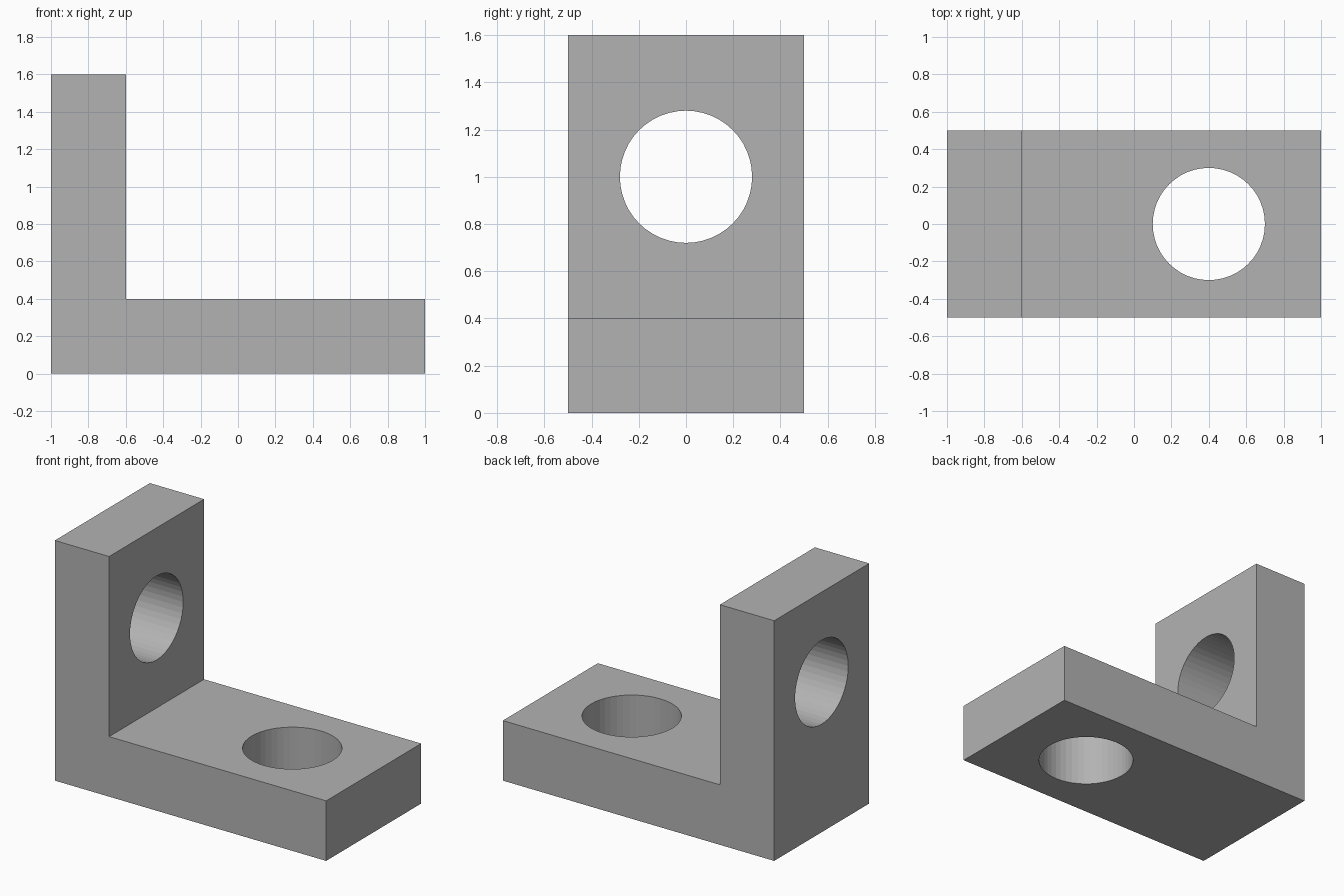
import bpy
import bmesh
from math import pi

default = bpy.data.objects.get("Cube")
if default:
    bpy.data.objects.remove(default, do_unlink=True)

# Single plain grey
grey = bpy.data.materials.new("plain_grey")
grey.use_nodes = True
colour = (0.45, 0.45, 0.45, 1)
grey.diffuse_color = colour
grey.node_tree.nodes["Principled BSDF"].inputs["Base Color"].default_value = colour

DEPTH = 1.0

# L-shaped profile (x, z) extruded along y
profile = [(-1, 0), (1, 0), (1, 0.4), (-0.6, 0.4), (-0.6, 1.6), (-1, 1.6)]
bm = bmesh.new()
face = bm.faces.new([bm.verts.new((x, -DEPTH / 2, z)) for x, z in profile])
extruded = bmesh.ops.extrude_face_region(bm, geom=[face])["geom"]
bmesh.ops.translate(bm, vec=(0, DEPTH, 0),
                    verts=[v for v in extruded if isinstance(v, bmesh.types.BMVert)])
bmesh.ops.recalc_face_normals(bm, faces=bm.faces)
mesh = bpy.data.meshes.new("angle_bracket")
bm.to_mesh(mesh)
bm.free()
mesh.materials.append(grey)
bracket = bpy.data.objects.new("angle_bracket", mesh)
bpy.context.collection.objects.link(bracket)


def drill(name, radius, location, rotation=(0, 0, 0)):
    """Cut a round through-hole in the bracket."""
    bpy.ops.mesh.primitive_cylinder_add(vertices=48, radius=radius, depth=0.6,
                                        location=location, rotation=rotation)
    cutter = bpy.context.object
    cutter.name = name + "_cutter"
    cutter.data.materials.append(grey)
    cutter.hide_render = True
    cut = bracket.modifiers.new(name, 'BOOLEAN')
    cut.operation = 'DIFFERENCE'
    cut.solver = 'EXACT'
    cut.object = cutter
    bpy.context.view_layer.objects.active = bracket
    bpy.ops.object.modifier_apply(modifier=name)
    bpy.data.objects.remove(cutter, do_unlink=True)


# Vertical hole in the base, horizontal hole in the upright
drill("base_hole", 0.3, (0.4, 0, 0.2))
drill("upright_hole", 0.28, (-0.8, 0, 1.0), (0, pi / 2, 0))
